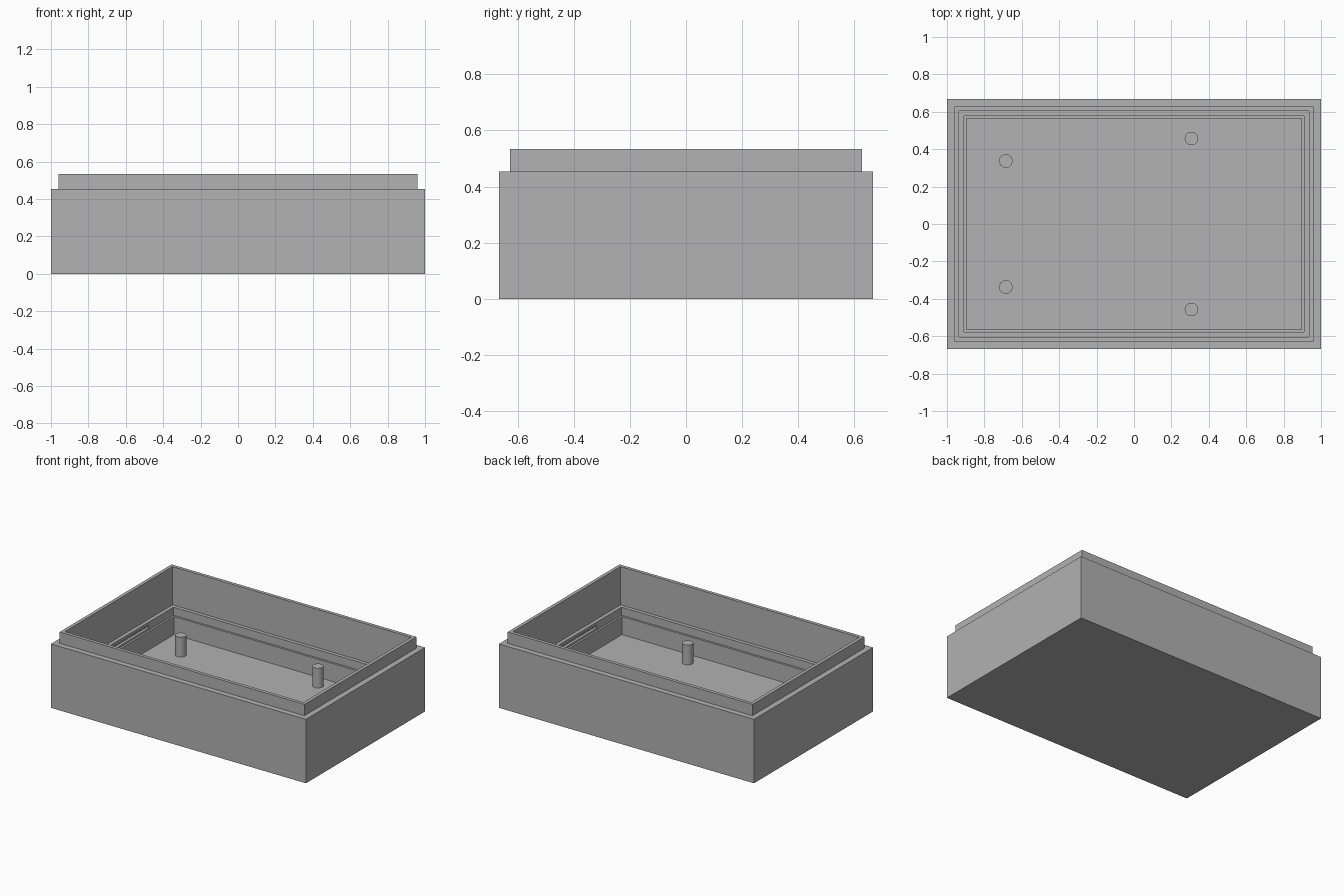
import bpy
import bmesh

cube = bpy.data.objects.get("Cube")
if cube:
    bpy.data.objects.remove(cube, do_unlink=True)

HALF_X, HALF_Y = 1.0, 0.667
FLOOR_Z = 0.077

grey = bpy.data.materials.new("plain grey")
grey.use_nodes = True
grey.diffuse_color = (0.445, 0.445, 0.445, 1)
grey.node_tree.nodes["Principled BSDF"].inputs["Base Color"].default_value = grey.diffuse_color


def add_object(name, bm):
    bmesh.ops.recalc_face_normals(bm, faces=bm.faces)
    mesh = bpy.data.meshes.new(name)
    bm.to_mesh(mesh)
    bm.free()
    mesh.materials.append(grey)
    obj = bpy.data.objects.new(name, mesh)
    bpy.context.collection.objects.link(obj)
    return obj


def nested_rectangles(name, profile):
    """Join rectangles given as (inset from the outer wall, height)."""
    bm = bmesh.new()
    rings = []
    for inset, z in profile:
        x, y = HALF_X - inset, HALF_Y - inset
        rings.append([bm.verts.new((sx * x, sy * y, z))
                      for sx, sy in ((-1, -1), (1, -1), (1, 1), (-1, 1))])
    for low, high in zip(rings, rings[1:]):
        for i in range(4):
            j = (i + 1) % 4
            bm.faces.new((low[i], low[j], high[j], high[i]))
    bm.faces.new(rings[0])
    bm.faces.new(rings[-1])
    return add_object(name, bm)


# Open tray: outer wall, shoulder, raised lip, two inner ledges, floor
tray = nested_rectangles("tray", [
    (0, 0), (0, 0.453), (0.04, 0.453), (0.04, 0.533), (0.064, 0.533),
    (0.064, 0.262), (0.09, 0.262), (0.09, 0.205), (0.104, 0.205),
    (0.104, FLOOR_Z)])

# Shallow slots in the short inner walls, under the upper ledge
for side, name in ((-1, "left_slot_cutter"), (1, "right_slot_cutter")):
    bm = bmesh.new()
    bmesh.ops.create_cube(bm, size=1)
    bmesh.ops.scale(bm, vec=(0.04, 0.5, 0.025), verts=bm.verts)
    bmesh.ops.translate(bm, vec=(side * 0.91, side * -0.05, 0.23), verts=bm.verts)
    cutter = add_object(name, bm)
    cutter.hide_render = True
    cutter.hide_viewport = True
    cutter.display_type = 'WIRE'
    cut = tray.modifiers.new(name, 'BOOLEAN')
    cut.operation = 'DIFFERENCE'
    cut.solver = 'EXACT'
    cut.object = cutter

# Four standing posts
POST_TOP = 0.217
for label, x, y in (("left", -0.685, 0.337), ("right", 0.307, 0.457)):
    for end, sy in (("front", -1), ("back", 1)):
        bpy.ops.mesh.primitive_cylinder_add(
            vertices=32, radius=0.036, depth=POST_TOP - FLOOR_Z + 0.02,
            location=(x, sy * y, (POST_TOP + FLOOR_Z - 0.02) / 2))
        post = bpy.context.object
        post.name = f"{end}_{label}_post"
        post.data.materials.append(grey)
        bpy.ops.object.shade_smooth_by_angle()
